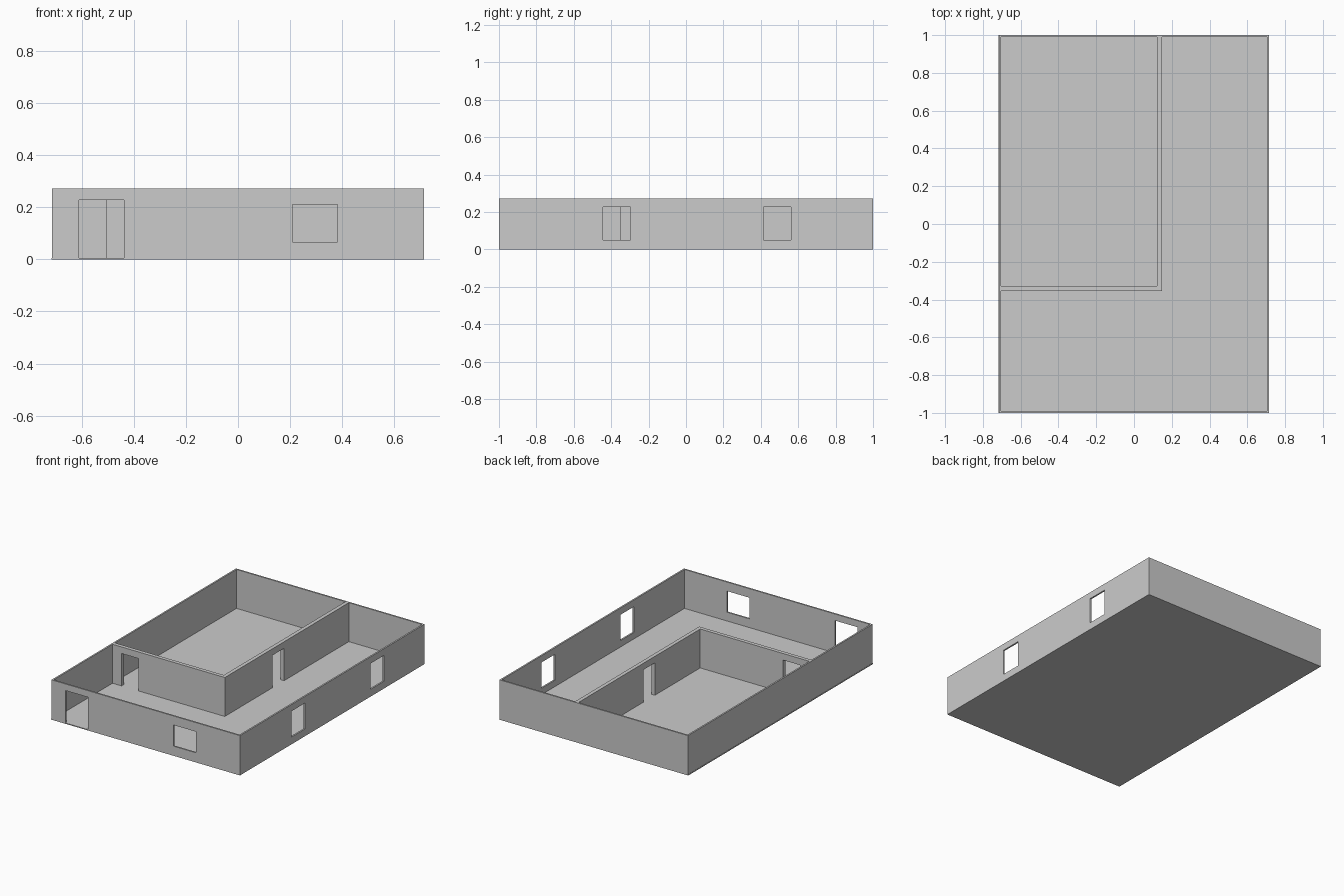
import bpy, bmesh

if "Cube" in bpy.data.objects:
    bpy.data.objects.remove(bpy.data.objects["Cube"])

W, D, H = 0.715, 1.0, 0.273     # half width, half depth, height
T = 0.011                       # outer wall thickness
FLOOR = 0.006                   # slab top


def prism(name, outline, z0, z1):
    """Extrude a flat outline from z0 to z1."""
    bm = bmesh.new()
    face = bm.faces.new([bm.verts.new((x, y, z0)) for x, y in outline])
    ext = bmesh.ops.extrude_face_region(bm, geom=[face])
    for v in ext["geom"]:
        if isinstance(v, bmesh.types.BMVert):
            v.co.z = z1
    bmesh.ops.recalc_face_normals(bm, faces=bm.faces)
    mesh = bpy.data.meshes.new(name)
    bm.to_mesh(mesh)
    bm.free()
    ob = bpy.data.objects.new(name, mesh)
    bpy.context.collection.objects.link(ob)
    return ob


def box(name, x0, x1, y0, y1, z0, z1):
    return prism(name, [(x0, y0), (x1, y0), (x1, y1), (x0, y1)], z0, z1)


def cut(ob, *bounds):
    """Subtract a box from the object and remove the cutter."""
    cutter = box("cutter", *bounds)
    cutter.hide_render = True
    mod = ob.modifiers.new("opening", 'BOOLEAN')
    mod.operation = 'DIFFERENCE'
    mod.solver = 'EXACT'
    mod.object = cutter
    bpy.context.view_layer.objects.active = ob
    bpy.ops.object.modifier_apply(modifier=mod.name)
    bpy.data.objects.remove(cutter)


# Floor slab
box("floor", -W - 0.002, W, -D, D, 0, FLOOR)

# Outer walls, hollowed out
outer = box("outer_walls", -W, W, -D, D, FLOOR, H)
cut(outer, -W + T, W - T, -D + T, D - T, -0.1, H + 0.1)
# Front door and front window
cut(outer, -0.61, -0.437, -D - 0.05, -D + 0.05, -0.1, 0.228)
cut(outer, 0.21, 0.382, -D - 0.05, -D + 0.05, 0.066, 0.211)
# Right side windows
for y in (-0.371, 0.488):
    cut(outer, W - 0.05, W + 0.05, y - 0.073, y + 0.073, 0.05, 0.227)

# L-shaped partition around the back left room
l, b = -W + T, D - T
inner = prism("inner_walls", [(l, -0.354), (0.148, -0.354), (0.148, b),
                              (0.122, b), (0.122, -0.328), (l, -0.328)], FLOOR, H)
# Interior doorways
cut(inner, -0.635, -0.505, -0.40, -0.28, -0.1, 0.228)
cut(inner, 0.08, 0.19, 0.163, 0.288, -0.1, 0.228)
